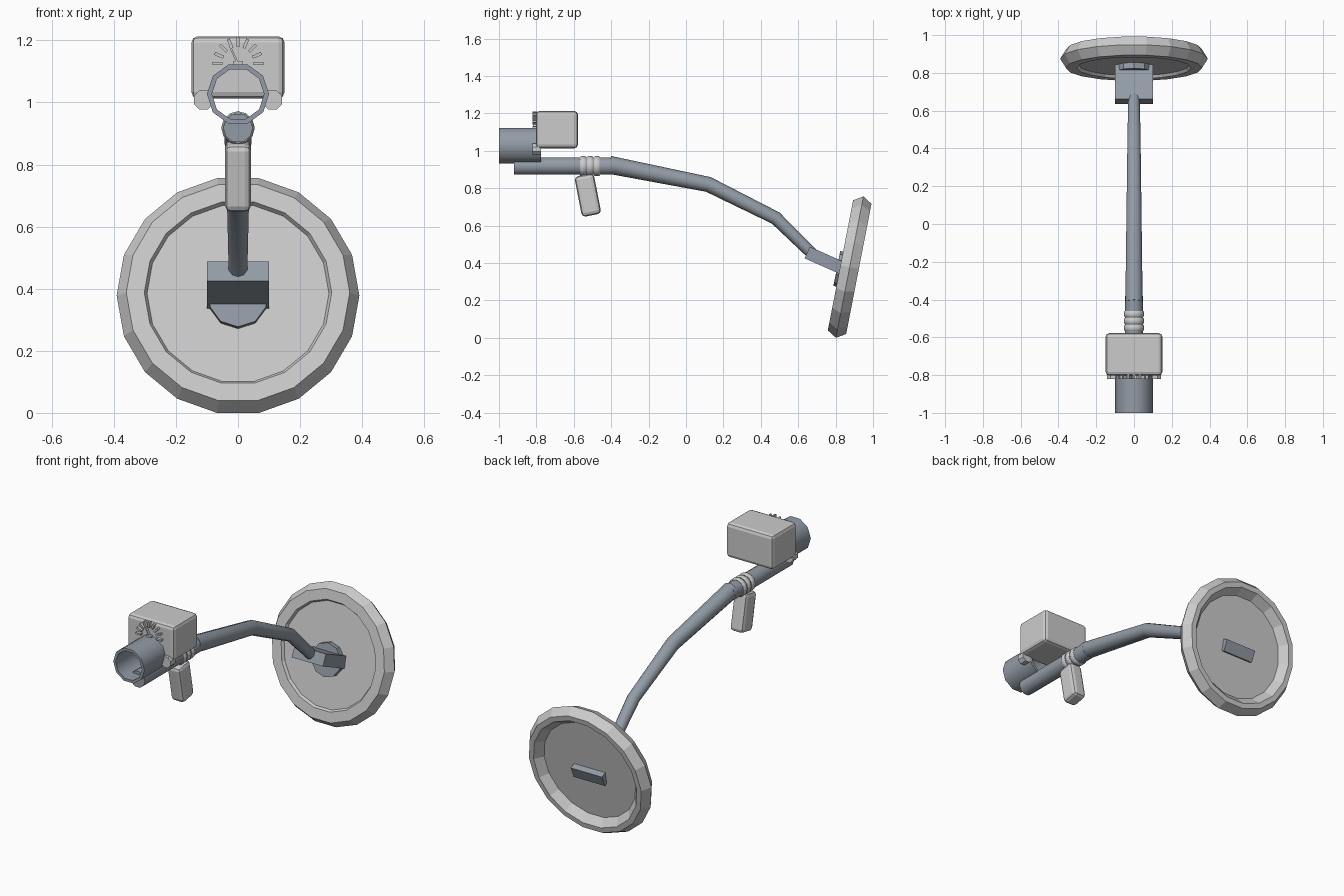
import bpy, bmesh, math
from mathutils import Vector

if "Cube" in bpy.data.objects:
    bpy.data.objects.remove(bpy.data.objects["Cube"])

def material(name, col):
    m = bpy.data.materials.new(name)
    m.diffuse_color = (*col, 1)
    m.use_nodes = True
    m.node_tree.nodes["Principled BSDF"].inputs["Base Color"].default_value = m.diffuse_color
    return m

METAL = material("blue_grey_metal", (0.29, 0.33, 0.38))

def finish(name, bm, mat=None, smooth=None, loc=(0, 0, 0), rot_x=0):
    bmesh.ops.remove_doubles(bm, verts=bm.verts, dist=1e-5)
    bmesh.ops.recalc_face_normals(bm, faces=bm.faces)
    me = bpy.data.meshes.new(name)
    bm.to_mesh(me)
    bm.free()
    ob = bpy.data.objects.new(name, me)
    bpy.context.collection.objects.link(ob)
    ob.location = loc
    ob.rotation_euler.x = math.radians(rot_x)
    if mat:
        me.materials.append(mat)
    if smooth:
        bpy.ops.object.select_all(action='DESELECT')
        ob.select_set(True)
        bpy.context.view_layer.objects.active = ob
        bpy.ops.object.shade_smooth_by_angle(angle=math.radians(smooth))
    return ob

def lathe(name, profile, n, closed=False, phase=0, **kw):
    """Revolve (radius, y) points round the local y axis."""
    bm = bmesh.new()
    rings = []
    for k in range(n):
        a = 2 * math.pi * (k + phase) / n
        rings.append([bm.verts.new((r * math.cos(a), y, r * math.sin(a))) for r, y in profile])
    m = len(profile)
    for k in range(n):
        p, q = rings[k], rings[(k + 1) % n]
        for i in range(m if closed else m - 1):
            j = (i + 1) % m
            bm.faces.new((p[i], p[j], q[j], q[i]))
    return finish(name, bm, **kw)

def rod(name, r, y0, y1, n, **kw):
    return lathe(name, [(0, y0), (r, y0), (r, y1), (0, y1)], n, **kw)

def box(name, size, bevel=0, segments=2, rot_y=0, **kw):
    bm = bmesh.new()
    bmesh.ops.create_cube(bm, size=1)
    bmesh.ops.scale(bm, vec=size, verts=bm.verts)
    ob = finish(name, bm, **kw)
    ob.rotation_euler.y = rot_y
    if bevel:
        b = ob.modifiers.new("bevel", 'BEVEL')
        b.width, b.segments = bevel, segments
    return ob

def bent_tube(name, path, n, **kw):
    """Tube through (y, z, radius) points with mitred bends."""
    bm = bmesh.new()
    pts = [Vector((0, y, z)) for y, z, r in path]
    rings = []
    for i, p in enumerate(pts):
        d = (pts[min(i + 1, len(pts) - 1)] - pts[max(i - 1, 0)]).normalized()
        up = Vector((1, 0, 0)).cross(d)
        r = path[i][2]
        rings.append([bm.verts.new(p + r * (Vector((math.cos(a), 0, 0)) + up * math.sin(a)))
                      for a in (2 * math.pi * (k + .5) / n for k in range(n))])
    for p, q in zip(rings, rings[1:]):
        for k in range(n):
            bm.faces.new((p[k], p[k - 1], q[k - 1], q[k]))
    bm.faces.new(rings[0])
    bm.faces.new(rings[-1])
    return finish(name, bm, **kw)

# Upper shaft and bent lower shaft
rod("upper_shaft", 0.048, -0.92, -0.38, 10, loc=(0, 0, 0.918), mat=METAL, smooth=40)
bent_tube("lower_shaft", [(-0.41, 0.925, 0.048), (0.12, 0.82, 0.041), (0.48, 0.64, 0.036),
                          (0.69, 0.435, 0.031)], 10, mat=METAL, smooth=40)

# Three clamp rings above the grip
for i in range(3):
    y = -0.55 + i * 0.037
    lathe(f"clamp_ring_{i + 1}", [(0.04, y - .016), (0.049, y - .016), (0.054, y - .009),
                                  (0.054, y + .009), (0.049, y + .016), (0.04, y + .016)],
          12, closed=True, loc=(0, 0, 0.918), smooth=35)

# Hand grip
box("hand_grip", (0.084, 0.105, 0.22), 0.02, loc=(0, -0.525, 0.763), rot_x=11)

# Arm cuff: open thin-walled tube
lathe("arm_cuff", [(0.1, -1.0), (0.1, -0.775), (0.084, -0.775), (0.084, -1.0)], 10,
      closed=True, loc=(0, 0, 1.027), mat=METAL, smooth=40)

# Control box with knobs and a dial on its front
box("control_box", (0.3, 0.225, 0.2), 0.02, loc=(0, -0.69, 1.113))
for s, side in ((-1, "left"), (1, "right")):
    rod(f"knob_{side}", 0.034, -0.82, -0.775, 8, phase=.5, loc=(s * 0.111, 0, 1.008))
for i in range(9):
    a = math.pi * (i - 0.0) / 8
    box(f"dial_tick_{i + 1}", (0.032, 0.025, 0.01), rot_y=-a,
        loc=(0.066 * math.cos(a), -0.808, 1.125 + 0.07 * math.sin(a)))
box("dial_needle", (0.065, 0.02, 0.006), rot_y=-math.radians(115), loc=(-0.014, -0.807, 1.155))
box("dial_pivot", (0.03, 0.022, 0.016), loc=(0, -0.808, 1.125))

# Search coil: 18-sided rim with recessed plate on both sides
COIL = dict(loc=(0, 0.875, 0.378), rot_x=-11)
lathe("search_coil", [(0, -.034), (.293, -.034), (.302, -.05), (.36, -.05), (.391, 0),
                      (.36, .05), (.33, .05), (.293, .005), (0, .005)], 18, **COIL)

# Coil mount: round boss and the bracket passing through the plate
rod("coil_boss", 0.095, -0.066, -0.02, 10, phase=.5, loc=(0, 0.871, 0.358), rot_x=-11, mat=METAL)
box("coil_bracket", (0.2, 0.275, 0.068), loc=(0, 0.774, 0.4), rot_x=-24, mat=METAL)
